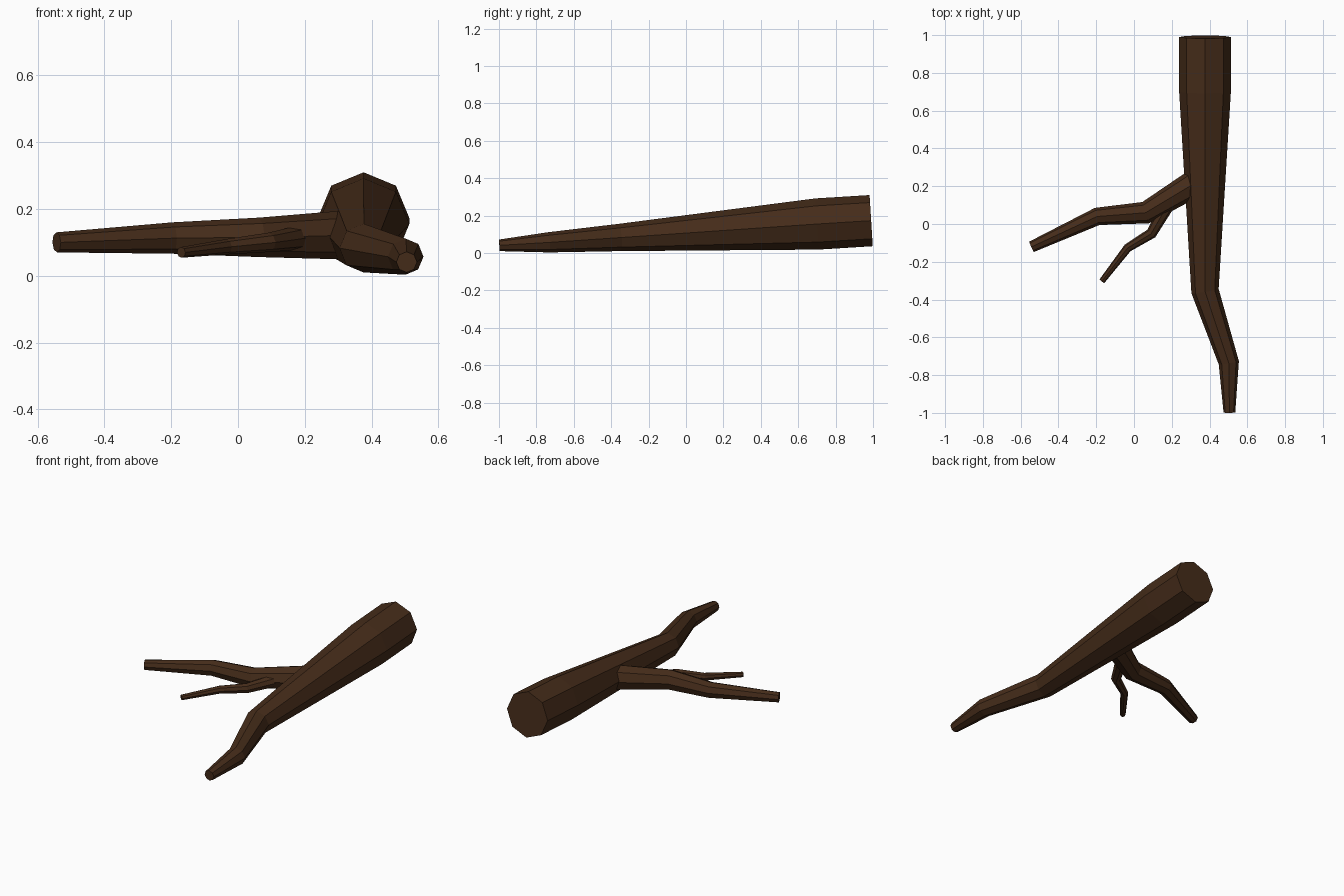
import bpy, bmesh, math
from mathutils import Vector

if "Cube" in bpy.data.objects:
    bpy.data.objects.remove(bpy.data.objects["Cube"])

bark = bpy.data.materials.new("bark")
bark.diffuse_color = (0.06, 0.025, 0.01, 1)
bark.use_nodes = True
bark.node_tree.nodes["Principled BSDF"].inputs["Base Color"].default_value = bark.diffuse_color


def limb(name, path, sides=8):
    """Tapered faceted tube through (x, y, z, radius) points, rings square to the path."""
    pts = [Vector(p[:3]) for p in path]
    bm = bmesh.new()
    rings = []
    for i, p in enumerate(pts):
        t = Vector()
        if i > 0:
            t += (p - pts[i - 1]).normalized()
        if i < len(pts) - 1:
            t += (pts[i + 1] - p).normalized()
        t.normalize()
        side = Vector((0, 0, 1)).cross(t).normalized()
        up = t.cross(side)
        ring = []
        for k in range(sides):
            a = 2 * math.pi * k / sides
            ring.append(bm.verts.new(p + path[i][3] * (math.cos(a) * up + math.sin(a) * side)))
        rings.append(ring)
    for r0, r1 in zip(rings, rings[1:]):
        for k in range(sides):
            n = (k + 1) % sides
            bm.faces.new((r0[k], r0[n], r1[n], r1[k]))
    bm.faces.new(rings[0])
    bm.faces.new(rings[-1])
    bmesh.ops.recalc_face_normals(bm, faces=bm.faces)
    mesh = bpy.data.meshes.new(name)
    bm.to_mesh(mesh)
    bm.free()
    mesh.materials.append(bark)
    obj = bpy.data.objects.new(name, mesh)
    bpy.context.collection.objects.link(obj)
    return obj


# Fallen trunk, thick end at the back, bent thin tip at the front
limb("trunk", [(0.376, 0.99, 0.173, 0.137), (0.376, 0.70, 0.155, 0.137),
               (0.376, -0.355, 0.083, 0.073), (0.502, -0.735, 0.057, 0.054),
               (0.505, -0.998, 0.041, 0.031)])

# Side branch, its root sunk into the trunk
limb("side_branch", [(0.315, 0.212, 0.122, 0.073), (0.062, 0.06, 0.115, 0.059),
                     (-0.195, 0.04, 0.113, 0.047), (-0.543, -0.121, 0.10, 0.030)])

# Twig growing from the side branch
limb("twig", [(0.175, 0.095, 0.113, 0.036), (0.092, -0.05, 0.10, 0.029),
              (-0.034, -0.127, 0.087, 0.023), (-0.170, -0.303, 0.070, 0.016)])
